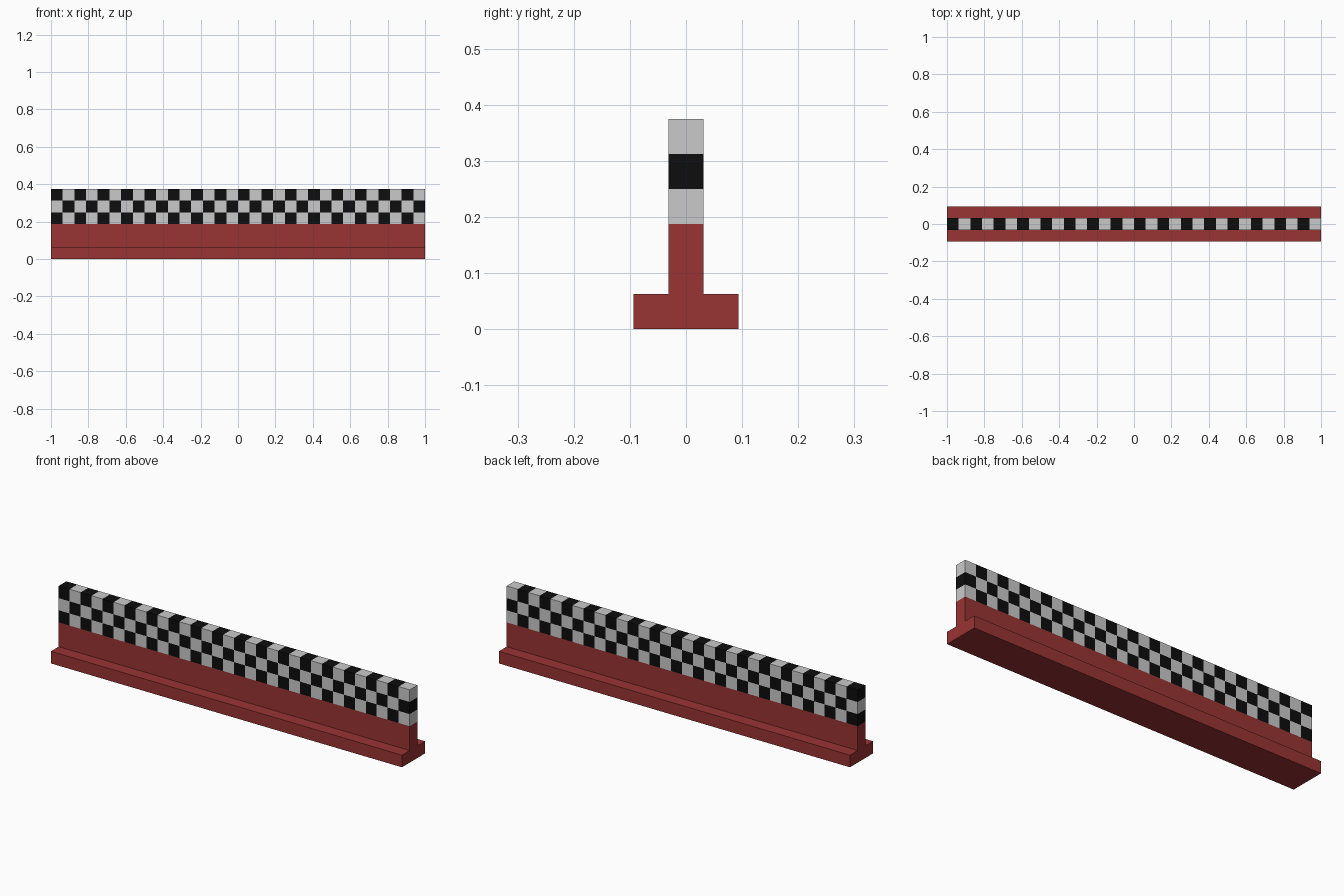
import bpy, bmesh, math
from mathutils import Vector

U = 1 / 16            # side of one checker square
COLUMNS, ROWS = 32, 3
WALL_Z = 3 * U        # bottom of the checkered band

if "Cube" in bpy.data.objects:
    bpy.data.objects.remove(bpy.data.objects["Cube"], do_unlink=True)


def material(name, rgb):
    mat = bpy.data.materials.new(name)
    mat.use_nodes = True
    mat.diffuse_color = (*rgb, 1)
    mat.node_tree.nodes["Principled BSDF"].inputs["Base Color"].default_value = (*rgb, 1)
    return mat


def add_object(name, bm, mats):
    bmesh.ops.recalc_face_normals(bm, faces=bm.faces)
    mesh = bpy.data.meshes.new(name)
    bm.to_mesh(mesh)
    bm.free()
    for mat in mats:
        mesh.materials.append(mat)
    obj = bpy.data.objects.new(name, mesh)
    bpy.context.collection.objects.link(obj)
    return obj


red = material("brick red", (0.319, 0.033, 0.033))
white = material("light grey", (0.59, 0.59, 0.59))
black = material("black", (0.004, 0.004, 0.004))

# Footed red barrier: inverted T profile swept along x
half = [(1.5 * U, 0), (1.5 * U, U), (0.5 * U, U), (0.5 * U, WALL_Z)]
profile = half + [(-y, z) for y, z in reversed(half)]
bm = bmesh.new()
end = bm.faces.new([bm.verts.new((-1, y, z)) for y, z in profile])
swept = bmesh.ops.extrude_face_region(bm, geom=[end], use_keep_orig=True)["geom"]
bmesh.ops.translate(bm, vec=(2, 0, 0),
                    verts=[v for v in swept if isinstance(v, bmesh.types.BMVert)])
add_object("barrier_base", bm, [red])

# Checkered band: a box sliced into squares
bm = bmesh.new()
bmesh.ops.create_cube(bm, size=1)
bmesh.ops.scale(bm, vec=(2, U, ROWS * U), verts=bm.verts)
bmesh.ops.translate(bm, vec=(0, 0, WALL_Z + ROWS * U / 2), verts=bm.verts)


def slice_at(point, normal):
    geom = bm.verts[:] + bm.edges[:] + bm.faces[:]
    bmesh.ops.bisect_plane(bm, geom=geom, plane_co=point, plane_no=normal)


for i in range(1, COLUMNS):
    slice_at((-1 + i * U, 0, 0), (1, 0, 0))
for j in range(1, ROWS):
    slice_at((0, 0, WALL_Z + j * U), (0, 0, 1))

# Alternate colours by the cell just inside each face
bm.normal_update()
for face in bm.faces:
    inside = face.calc_center_median() - face.normal * U / 2
    column = math.floor((inside.x + 1) / U)
    row = math.floor((inside.z - WALL_Z) / U)
    face.material_index = 1 if (column + row) % 2 == 0 else 0
add_object("checkered_band", bm, [white, black])
